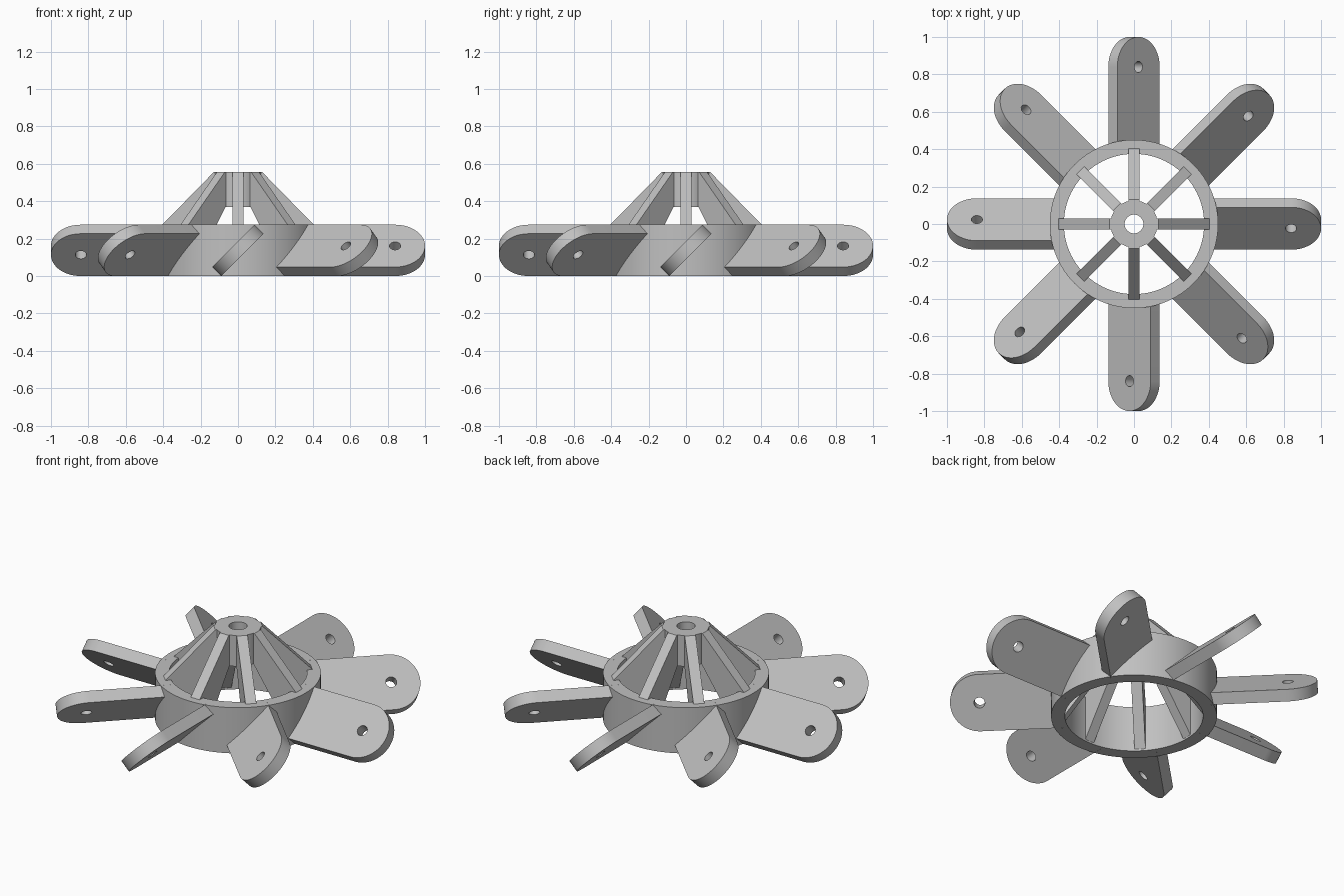
import bpy
import bmesh
from math import radians, pi, cos, sin
from mathutils import Matrix, Vector

cube = bpy.data.objects.get("Cube")
if cube:
    bpy.data.objects.remove(cube, do_unlink=True)

COUNT = 8                       # blades and struts around the axis
RING_H, HUB_TOP = 0.274, 0.555
BLADE_W, BLADE_T = 0.32, 0.068

grey = bpy.data.materials.new("plain grey")
grey.use_nodes = True
colour = (0.53, 0.53, 0.53, 1)
grey.diffuse_color = colour
grey.node_tree.nodes["Principled BSDF"].inputs["Base Color"].default_value = colour


def add_object(name, mesh, matrix=Matrix()):
    obj = bpy.data.objects.new(name, mesh)
    bpy.context.collection.objects.link(obj)
    obj.matrix_world = matrix
    return obj


def finish_mesh(bm, name):
    bmesh.ops.remove_doubles(bm, verts=bm.verts, dist=1e-5)
    bmesh.ops.recalc_face_normals(bm, faces=bm.faces)
    mesh = bpy.data.meshes.new(name)
    bm.to_mesh(mesh)
    bm.free()
    mesh.materials.append(grey)
    return mesh


def smooth(obj):
    bpy.ops.object.select_all(action="DESELECT")
    obj.select_set(True)
    bpy.context.view_layer.objects.active = obj
    bpy.ops.object.shade_smooth_by_angle(angle=radians(30))


def tube(name, inner, outer, low, high):
    """Rectangular section spun around the z axis."""
    bm = bmesh.new()
    corners = [(inner, low), (outer, low), (outer, high), (inner, high)]
    verts = [bm.verts.new((r, 0, z)) for r, z in corners]
    edges = [bm.edges.new((verts[i - 1], verts[i])) for i in range(4)]
    bmesh.ops.spin(bm, geom=verts + edges, cent=(0, 0, 0), axis=(0, 0, 1),
                   angle=2 * pi, steps=96)
    smooth(add_object(name, finish_mesh(bm, name)))


def prism(outline, thickness):
    """Outline in the xy plane, extruded symmetrically along z."""
    bm = bmesh.new()
    face = bm.faces.new([bm.verts.new((x, y, -thickness / 2)) for x, y in outline])
    geom = bmesh.ops.extrude_face_region(bm, geom=[face])["geom"]
    top = [v for v in geom if isinstance(v, bmesh.types.BMVert)]
    bmesh.ops.translate(bm, verts=top, vec=Vector((0, 0, thickness)))
    return bm


def arc(cx, radius, start, end, steps):
    angles = [start + (end - start) * i / steps for i in range(steps + 1)]
    return [(cx + radius * cos(a), radius * sin(a)) for a in angles]


# Base ring and raised hub
tube("base_ring", 0.375, 0.45, 0, RING_H)
tube("top_hub", 0.05, 0.126, 0.37, HUB_TOP)

# Sloping strut: side profile in radius and height, stood upright
strut_side = [(0.11, HUB_TOP), (0.13, HUB_TOP), (0.405, RING_H),
              (0.39, 0.2), (0.38, 0.003), (0.11, 0.39)]
strut_mesh = finish_mesh(prism(strut_side, 0.06), "strut")
upright = Matrix.Rotation(pi / 2, 4, "X")

# Blade: round-ended plate with a pin hole cut near the tip
tip = 1 - BLADE_W / 2
outline = [(0.385, -BLADE_W / 2)] + arc(tip, BLADE_W / 2, -pi / 2, pi / 2, 32)
outline.append((0.385, BLADE_W / 2))
blade_plate = add_object("blade_plate", finish_mesh(prism(outline, BLADE_T), "blade_plate"))
hole = arc(tip, 0.03, 0, 2 * pi, 24)[:-1]
cutter = add_object("hole_cutter", finish_mesh(prism(hole, BLADE_T * 3), "hole_cutter"))
cutter.hide_render = True
cut = blade_plate.modifiers.new("pin_hole", "BOOLEAN")
cut.operation = "DIFFERENCE"
cut.solver = "EXACT"
cut.object = cutter
bpy.context.view_layer.update()
graph = bpy.context.evaluated_depsgraph_get()
blade_mesh = bpy.data.meshes.new_from_object(blade_plate.evaluated_get(graph))
bpy.data.objects.remove(blade_plate)
bpy.data.objects.remove(cutter)

# Repeat struts and pitched blades around the axis
pitch = Matrix.Translation((0, 0, RING_H / 2)) @ Matrix.Rotation(pi / 4, 4, "X")
for i in range(COUNT):
    turn = Matrix.Rotation(2 * pi * i / COUNT, 4, "Z")
    add_object(f"strut_{i + 1}", strut_mesh, turn @ upright)
    blade = add_object(f"blade_{i + 1}", blade_mesh, turn @ pitch)
    if i == 0:
        smooth(blade)
